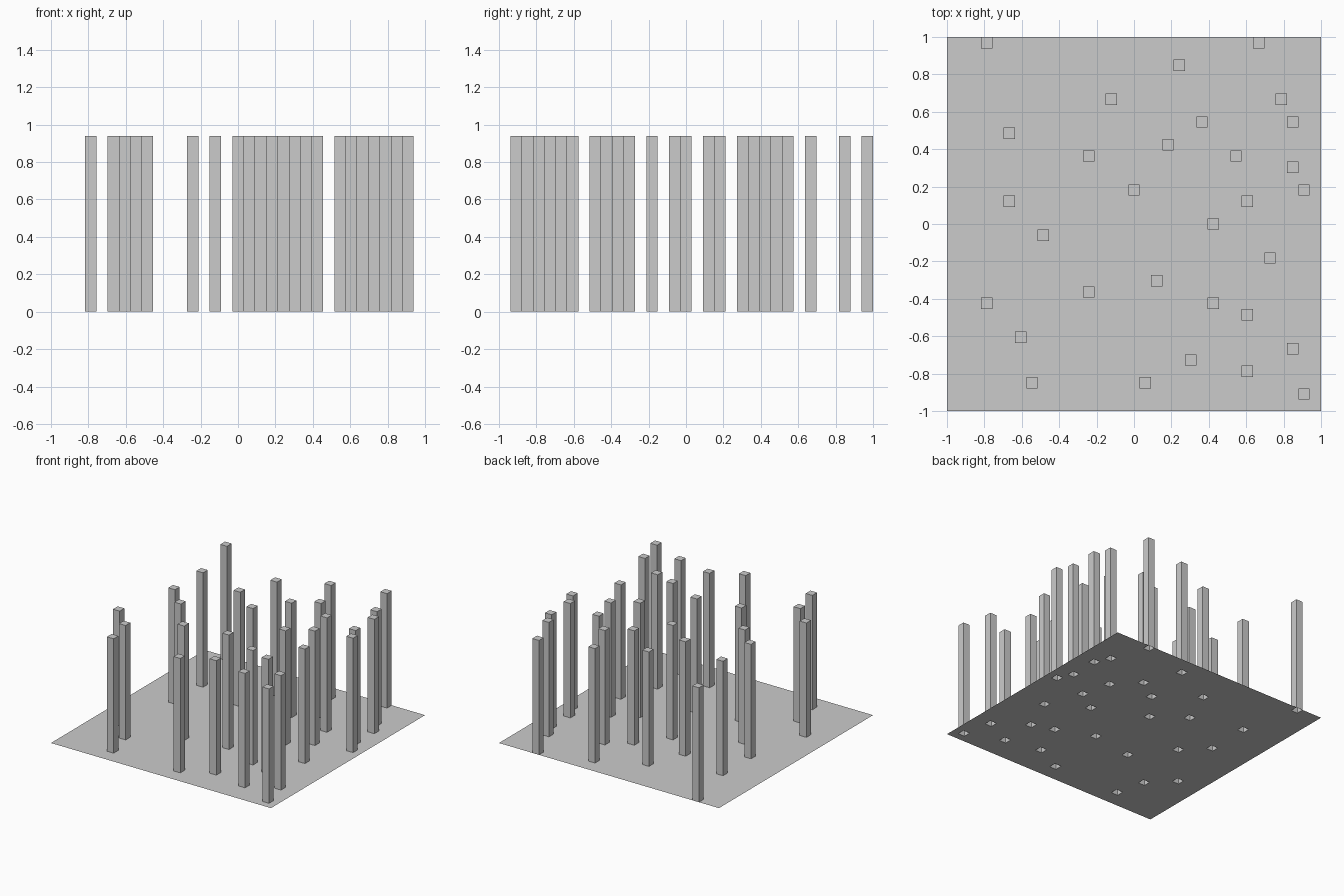
import bpy, bmesh

if "Cube" in bpy.data.objects:
    bpy.data.objects.remove(bpy.data.objects["Cube"])

N = 33                 # grid cells per side
HEIGHT = 0.94          # pillar height

# Pillar cells, counted from the centre cell (column, row)
CELLS = {
    (-13, 16), (11, 16), (4, 14), (-2, 11), (13, 11), (6, 9), (14, 9), (-11, 8),
    (3, 7), (-4, 6), (9, 6), (14, 5), (0, 3), (15, 3), (-11, 2), (10, 2),
    (7, 0), (-8, -1), (12, -3), (2, -5), (-4, -6), (-13, -7), (7, -7), (10, -8),
    (-10, -10), (14, -11), (5, -12), (10, -13), (-9, -14), (1, -14), (15, -15),
}


def cell_of(face):
    c = face.calc_center_median()
    return round(c.x * N / 2), round(c.y * N / 2)


# Flat single-sided sheet divided into square cells
bm = bmesh.new()
bmesh.ops.create_grid(bm, x_segments=N, y_segments=N, size=1)

# Pillars pulled up out of the sheet, leaving them open underneath
picked = [f for f in bm.faces if cell_of(f) in CELLS]
tops = bmesh.ops.extrude_discrete_faces(bm, faces=picked)["faces"]
for top in tops:
    bmesh.ops.translate(bm, verts=top.verts, vec=(0, 0, HEIGHT))

mesh = bpy.data.meshes.new("sheet_with_pillars")
bm.to_mesh(mesh)
bm.free()
obj = bpy.data.objects.new("sheet_with_pillars", mesh)
bpy.context.collection.objects.link(obj)
